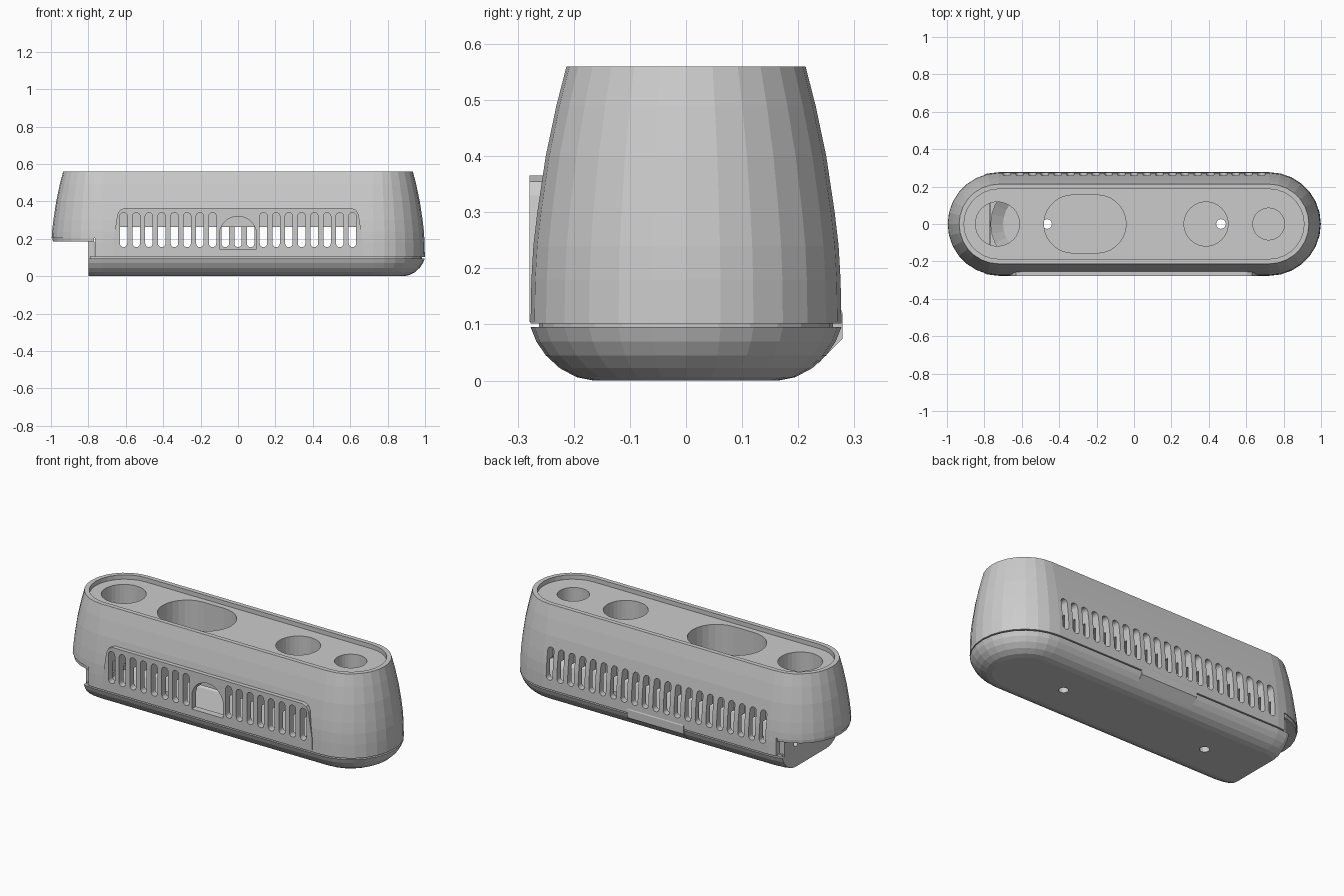
import bpy, bmesh
from math import sin, cos, pi

if "Cube" in bpy.data.objects:
    bpy.data.objects.remove(bpy.data.objects["Cube"])

CX = 0.722   # centre of the rounded ends


def make(name, bm):
    bmesh.ops.recalc_face_normals(bm, faces=bm.faces)
    me = bpy.data.meshes.new(name)
    bm.to_mesh(me)
    bm.free()
    ob = bpy.data.objects.new(name, me)
    bpy.context.collection.objects.link(ob)
    return ob


def stadium(r, x0=-CX, x1=CX, n=14, cy=0):
    pts = [(x1 + r * cos(-pi/2 + pi*i/n), cy + r * sin(-pi/2 + pi*i/n)) for i in range(n + 1)]
    return pts + [(x0 + r * cos(pi/2 + pi*i/n), cy + r * sin(pi/2 + pi*i/n)) for i in range(n + 1)]


def circle(x, y, r, n=32):
    return [(x + r * cos(2*pi*i/n), y + r * sin(2*pi*i/n)) for i in range(n)]


def loft(name, profile, x0=-CX, x1=CX):
    """Stack stadium outlines from (radius, z) pairs."""
    bm = bmesh.new()
    rings = [[bm.verts.new((x, y, z)) for x, y in stadium(r, x0, x1)] for r, z in profile]
    n = len(rings[0])
    for a, b in zip(rings, rings[1:]):
        for i in range(n):
            bm.faces.new((a[i], a[(i+1) % n], b[(i+1) % n], b[i]))
    bm.faces.new(rings[0][::-1])
    bm.faces.new(rings[-1])
    return make(name, bm)


def prisms(name, outlines, axis, a, b):
    """Extrude 2D outlines along an axis from a to b."""
    place = {'x': lambda u, v, w: (w, u, v), 'y': lambda u, v, w: (u, w, v),
             'z': lambda u, v, w: (u, v, w)}[axis]
    bm = bmesh.new()
    for pts in outlines:
        lo = [bm.verts.new(place(u, v, a)) for u, v in pts]
        hi = [bm.verts.new(place(u, v, b)) for u, v in pts]
        bm.faces.new(lo[::-1])
        bm.faces.new(hi)
        for i in range(len(pts)):
            j = (i + 1) % len(pts)
            bm.faces.new((lo[i], lo[j], hi[j], hi[i]))
    return make(name, bm)


def box(name, x0, x1, y0, y1, z0, z1):
    return prisms(name, [[(x0, y0), (x1, y0), (x1, y1), (x0, y1)]], 'z', z0, z1)


def boolean(ob, tool, op='DIFFERENCE'):
    m = ob.modifiers.new('bool', 'BOOLEAN')
    m.operation, m.object, m.solver = op, tool, 'EXACT'
    bpy.context.view_layer.objects.active = ob
    bpy.ops.object.modifier_apply(modifier=m.name)
    bpy.data.objects.remove(tool)


def slot(x, r=0.02, z0=0.155, z1=0.34):
    return [(x + v, z) for z, v in stadium(r, z0 + r, z1 - r, 8)]


# Upper shell with a sloping wall
shell = loft('upper_shell', [(.277, .102), (.2755, .18), (.272, .24), (.265, .3),
                             (.25, .4), (.231, .49), (.213, .56)])

# Upright grille panel on the front
half = [(.67, .104), (.668, .18), (.645, .33), (.63, .355), (.605, .365)]
outline = half + [(-x, z) for x, z in reversed(half)]
boolean(shell, prisms('grille_panel', [outline], 'y', -.279, -.18), 'UNION')

# Interior cavity, top recess and open corner
boolean(shell, loft('cavity', [(.24, .05), (.24, .262)]))
boolean(shell, loft('top_recess', [(.187, .535), (.187, .6)]))
boolean(shell, box('corner_cut', -1.2, -.765, -.4, .4, 0, .205))

# Openings in the top
boolean(shell, prisms('top_holes', [circle(-.73, 0, .118), stadium(.155, -.327, -.197),
                                    circle(.385, 0, .118), circle(.72, 0, .085)], 'z', .2, .7))

# Vent slots front and back, arched window in the front
STEP = .068
boolean(shell, prisms('front_slots', [slot(s * STEP * i) for i in range(2, 10) for s in (-1, 1)],
                      'y', -.35, -.215))
boolean(shell, prisms('back_slots', [slot(STEP * i) for i in range(-10, 11)], 'y', .215, .35))
arch = [(-.1, .145), (.1, .145)] + [(.1 * cos(pi*i/16), .22 + .1 * sin(pi*i/16)) for i in range(17)]
boolean(shell, prisms('arch_window', [arch], 'y', -.35, -.215))

# Cover plate under the overhanging corner
plate = loft('overhang_plate', [(.268, .185), (.27, .206)])
boolean(plate, box('plate_cut', -.77, 1.2, -.4, .4, 0, .4))

# Rounded base tray, cut square at the left end
base = loft('base_tray', [(.165, 0), (.195, .006), (.225, .022), (.25, .045), (.267, .07), (.277, .095)])
boolean(base, box('base_cut', -1.2, -.8, -.4, .4, -.1, .3))
boolean(base, loft('tray_cavity', [(.17, .03), (.235, .07), (.235, .2)], -.53, CX))
boolean(base, prisms('screw_holes', [circle(s * .465, 0, .026, 16) for s in (-1, 1)], 'z', -.1, .1))

# Recessed seam between tray and shell
seam = loft('seam_ring', [(.262, .088), (.262, .108)])
boolean(seam, loft('seam_inside', [(.235, .05), (.235, .2)]))
boolean(seam, box('seam_cut', -1.2, -.79, -.4, .4, 0, .4))

# Upright end wall with a cable hole on each side
wall = box('end_wall', -.8, -.768, -.243, .243, .06, .186)
boolean(wall, prisms('wall_holes', [circle(s * .14, .135, .018, 16) for s in (-1, 1)], 'x', -.9, -.7))

# Finger latch at the back
latch = prisms('back_latch', [[(.235, .132), (.274, .132), (.279, .12), (.279, .075), (.235, .03)]],
               'x', -.18, .18)
